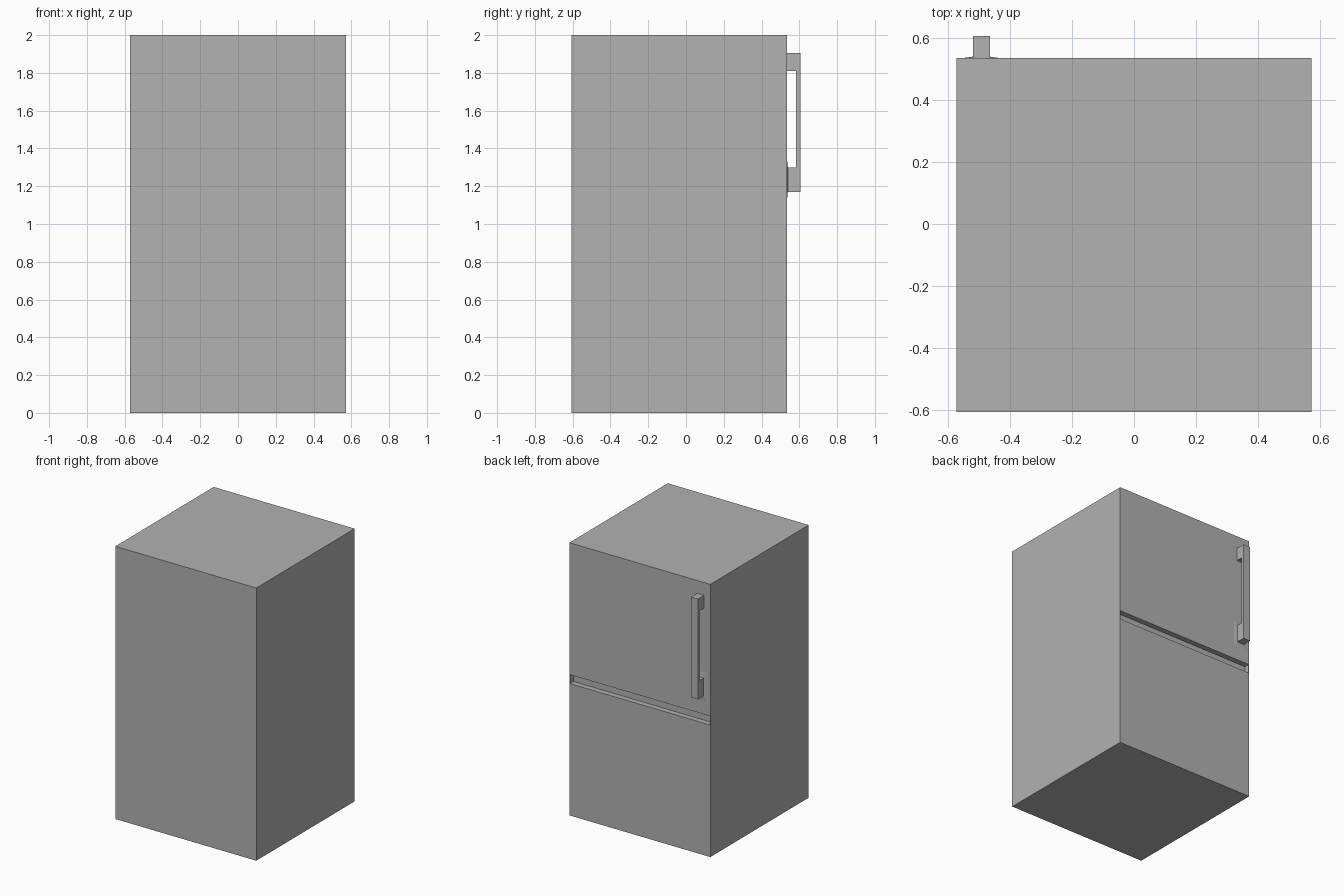
import bpy, bmesh
from mathutils import Vector

if "Cube" in bpy.data.objects:
    bpy.data.objects.remove(bpy.data.objects["Cube"])

grey = bpy.data.materials.new("light_grey")
grey.diffuse_color = (0.445, 0.445, 0.445, 1)
grey.use_nodes = True
grey.node_tree.nodes["Principled BSDF"].inputs["Base Color"].default_value = grey.diffuse_color

BACK = 0.535     # plane of the doors


def finish(bm, name):
    bmesh.ops.recalc_face_normals(bm, faces=bm.faces)
    mesh = bpy.data.meshes.new(name)
    bm.to_mesh(mesh)
    bm.free()
    mesh.materials.append(grey)
    obj = bpy.data.objects.new(name, mesh)
    bpy.context.collection.objects.link(obj)
    return obj


def add_box(bm, lo, hi):
    verts = bmesh.ops.create_cube(bm, size=1)["verts"]
    for v in verts:
        v.co = Vector([b if c > 0 else a for c, a, b in zip(v.co, lo, hi)])
    return verts


# Cabinet: a box with a shallow groove between the two doors
bm = bmesh.new()
add_box(bm, (-0.572, -0.605, 0), (0.572, BACK, 2))
for point, normal in (((0, 0, 0.968), (0, 0, 1)), ((0, 0, 1.033), (0, 0, 1)),
                      ((-0.568, 0, 0), (1, 0, 0)), ((0.568, 0, 0), (1, 0, 0))):
    bmesh.ops.bisect_plane(bm, geom=bm.verts[:] + bm.edges[:] + bm.faces[:],
                           plane_co=point, plane_no=normal)
groove = [f for f in bm.faces
          if (f.calc_center_median() - Vector((0, BACK, 1.0))).length < 0.05]
floor = bmesh.ops.extrude_face_region(bm, geom=groove)["geom"]
bmesh.ops.delete(bm, geom=groove, context="FACES_ONLY")
bmesh.ops.translate(bm, vec=(0, -0.04, 0),
                    verts=[g for g in floor if isinstance(g, bmesh.types.BMVert)])
finish(bm, "cabinet")

# Handle: a C-shaped side profile extruded across its width
profile = [(BACK, 1.17), (0.605, 1.17), (0.605, 1.905), (BACK, 1.905),
           (BACK, 1.81), (0.582, 1.81), (0.582, 1.30), (BACK, 1.30)]
bm = bmesh.new()
side = bm.faces.new([bm.verts.new((-0.519, y, z)) for y, z in profile])
other = bmesh.ops.extrude_face_region(bm, geom=[side])["geom"]
bmesh.ops.translate(bm, vec=(0.055, 0, 0),
                    verts=[g for g in other if isinstance(g, bmesh.types.BMVert)])
finish(bm, "handle")

# Handle base: barely raised flare around the lower handle foot
bm = bmesh.new()
for v in add_box(bm, (-0.562, BACK - 0.002, 1.11), (-0.422, BACK + 0.004, 1.36)):
    if v.co.y > BACK:
        v.co.x = -0.492 + (v.co.x + 0.492) * 0.4
        v.co.z = 1.235 + (v.co.z - 1.235) * 0.52
finish(bm, "handle_base")
